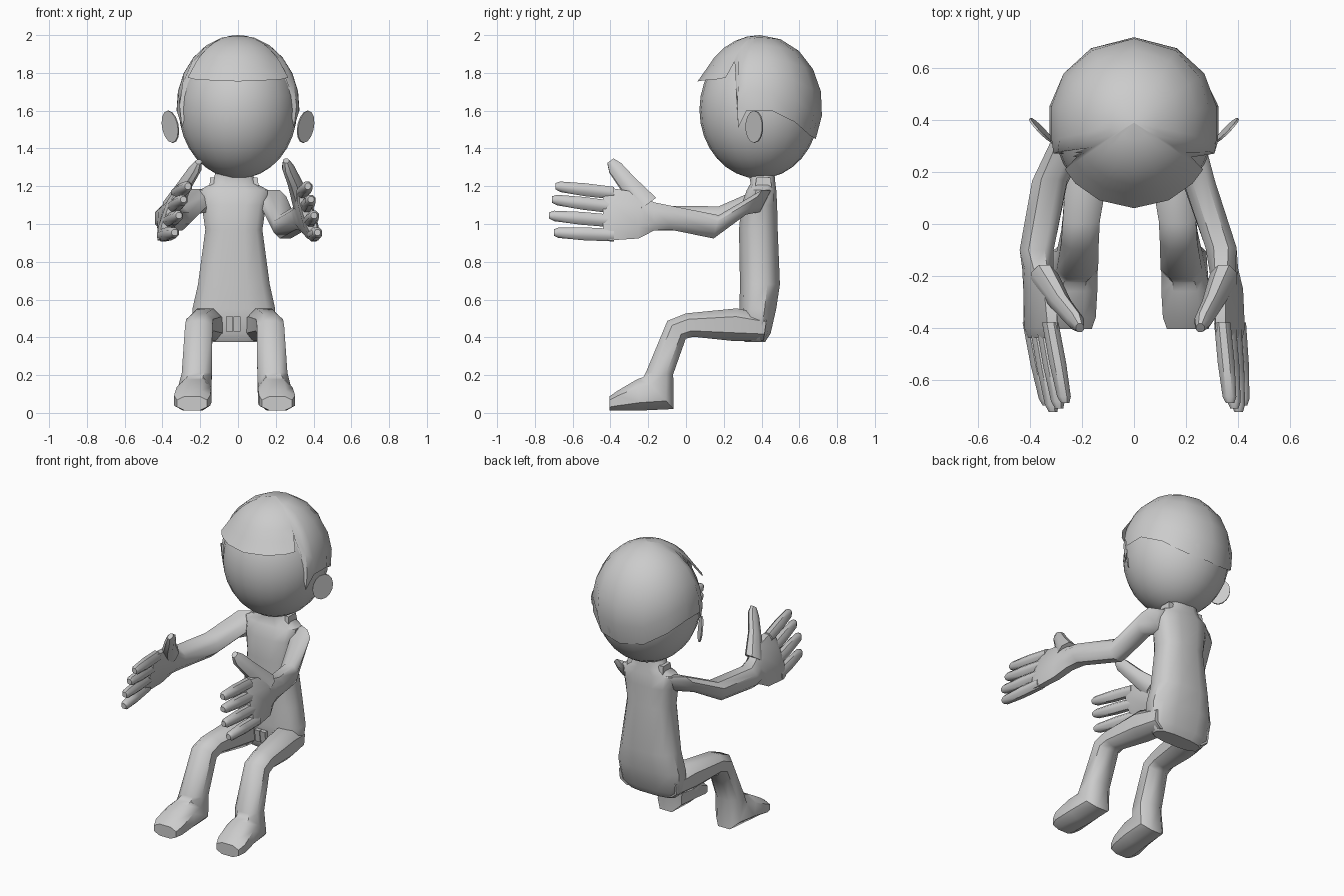
import bpy, bmesh
from math import sin, cos, pi, radians, acos
from mathutils import Vector


def finish(name, bm, angle=45):
    bmesh.ops.recalc_face_normals(bm, faces=bm.faces)
    me = bpy.data.meshes.new(name)
    bm.to_mesh(me)
    bm.free()
    ob = bpy.data.objects.new(name, me)
    bpy.context.collection.objects.link(ob)
    bpy.ops.object.select_all(action='DESELECT')
    ob.select_set(True)
    bpy.context.view_layer.objects.active = ob
    bpy.ops.object.shade_smooth_by_angle(angle=radians(angle))
    return ob


def sgn_pow(v, p):
    return (1 if v >= 0 else -1) * abs(v) ** p


def loft(name, sections, n=8, p=0.85, angle=45):
    """Skin closed rings; each section is (centre, half-axis U, half-axis V)."""
    bm = bmesh.new()
    rings = []
    for c, u, v in sections:
        c, u, v = Vector(c), Vector(u), Vector(v)
        ring = []
        for i in range(n):
            a = 2 * pi * (i + 0.5) / n
            ring.append(bm.verts.new(c + u * sgn_pow(cos(a), p) + v * sgn_pow(sin(a), p)))
        rings.append(ring)
    for r, s in zip(rings, rings[1:]):
        for i in range(n):
            j = (i + 1) % n
            bm.faces.new((r[i], r[j], s[j], s[i]))
    bm.faces.new(rings[0])
    bm.faces.new(rings[-1])
    return finish(name, bm, angle)


# head
bm = bmesh.new()
bmesh.ops.create_uvsphere(bm, u_segments=24, v_segments=16, radius=1)
for v in bm.verts:
    v.co = Vector((v.co.x * 0.313, v.co.y * 0.317 + 0.388, v.co.z * 0.365 + 1.605))
finish("head", bm, 60)

# hair cap: each column runs from the crown to its own hairline height
hairline = [(0, 1.755), (24, 1.76), (44, 1.765), (56, 1.775), (59, 1.86), (69, 1.51),
            (78, 1.6), (101, 1.6), (125, 1.54), (150, 1.47), (180, 1.45)]
columns = [(-a, z) for a, z in reversed(hairline[1:])] + hairline[:-1]
bm = bmesh.new()
crown = bm.verts.new((0, 0.39, 2.0))
rows = 6
cols = []
for a, z_end in columns:
    t = radians(a)
    phi_end = acos((z_end - 1.62) / 0.38)
    col = []
    for k in range(1, rows + 1):
        phi = phi_end * k / rows
        push = 1.06 if abs(a) < 57 and k == rows else 1.0
        col.append(bm.verts.new((0.332 * sin(phi) * sin(t) * push,
                                 0.39 - 0.332 * sin(phi) * cos(t) * push,
                                 1.62 + 0.38 * cos(phi))))
    cols.append(col)
for i, c in enumerate(cols):
    d = cols[(i + 1) % len(cols)]
    bm.faces.new((crown, c[0], d[0]))
    for k in range(rows - 1):
        bm.faces.new((c[k], c[k + 1], d[k + 1], d[k]))
finish("hair", bm, 40)

# ears: thin discs angled backwards
for s, side in ((1, "right"), (-1, "left")):
    n = Vector((s * 0.003, -0.003, 0))
    c = Vector((s * 0.358, 0.362, 1.515))
    loft(side + "_ear", [(c + n * k, (s * 0.042, 0.045, 0), (s * 0.012, 0, 0.085)) for k in (1, -1)],
         n=14, p=1.0, angle=30)

# torso with neck: (z, front y, back y, half width)
torso = [(0.375, 0.31, 0.42, 0.17), (0.42, 0.285, 0.45, 0.215), (0.55, 0.28, 0.48, 0.225),
         (0.68, 0.283, 0.50, 0.195), (0.97, 0.278, 0.488, 0.155), (1.10, 0.29, 0.485, 0.175),
         (1.18, 0.32, 0.48, 0.185), (1.215, 0.34, 0.475, 0.12), (1.27, 0.33, 0.47, 0.10)]
loft("torso", [((-0.022, (f + b) / 2, z), (w, 0, 0), (0, (b - f) / 2, 0)) for z, f, b, w in torso],
     n=12, p=0.75)

# collar flaps and front fastening
for x in (-0.12, 0.08):
    loft("collar_flap", [((x, 0.41, 1.19), (0.04, 0, 0), (0, 0.06, 0)),
                         ((x * 1.12, 0.41, 1.245), (0.02, 0, 0), (0, 0.05, 0))], n=4)
for x in (-0.045, -0.005):
    loft("front_fastening", [((x, 0.285, 0.43), (0.024, 0, 0), (0, 0.02, 0)),
                             ((x, 0.272, 0.51), (0.024, 0, 0), (0, 0.02, 0))], n=4)

# legs with feet: (x, y, z, half width, V y, V z)
leg = [(0.12, 0.42, 0.45, 0.09, 0.01, 0.07), (0.155, 0.26, 0.467, 0.09, 0.01, 0.092),
       (0.185, 0.02, 0.465, 0.076, -0.02, 0.066), (0.19, -0.05, 0.44, 0.077, -0.052, 0.05),
       (0.20, -0.14, 0.21, 0.085, -0.077, 0.005), (0.21, -0.145, 0.105, 0.092, -0.085, 0.09),
       (0.215, -0.25, 0.095, 0.098, -0.01, 0.088), (0.225, -0.36, 0.065, 0.102, 0, 0.057),
       (0.225, -0.405, 0.05, 0.085, 0, 0.04)]
for s, side in ((1, "right"), (-1, "left")):
    loft(side + "_leg", [((s * x - 0.018, y, z), (w, 0, 0), (0, vy, vz))
                         for x, y, z, w, vy, vz in leg], p=0.8)

# arms down to the knuckles: (x, y, z, half width, V xyz), x measured outward
arms = {
    "right": (1, [(0.11, 0.42, 1.12, 0.07, 0, 0.03, 0.06), (0.19, 0.36, 1.115, 0.07, 0, 0.045, 0.07),
                  (0.25, 0.16, 0.985, 0.066, 0, 0.015, 0.066), (0.335, -0.09, 1.035, 0.064, 0, 0, 0.068),
                  (0.345, -0.17, 1.04, 0.055, -0.01, 0, 0.08), (0.36, -0.25, 1.045, 0.05, -0.03, 0, 0.13),
                  (0.37, -0.40, 1.052, 0.042, -0.04, 0, 0.148), (0.372, -0.44, 1.052, 0.03, -0.04, 0, 0.14)],
              (0.37, 0.42), [(0.345, -0.21, 1.10), (0.30, -0.31, 1.22), (0.265, -0.375, 1.30), (0.255, -0.40, 1.335)]),
    "left": (-1, [(0.14, 0.42, 1.13, 0.07, 0, 0.03, 0.06), (0.235, 0.34, 1.12, 0.07, 0, 0.045, 0.07),
                  (0.325, 0.16, 1.03, 0.072, 0, 0.015, 0.068), (0.375, -0.1, 1.03, 0.07, 0, 0, 0.07),
                  (0.37, -0.17, 1.04, 0.06, -0.01, 0, 0.08), (0.362, -0.25, 1.045, 0.05, -0.04, 0, 0.13),
                  (0.36, -0.40, 1.052, 0.042, -0.05, 0, 0.148), (0.355, -0.44, 1.052, 0.03, -0.05, 0, 0.14)],
             (0.265, 0.335), [(0.345, -0.21, 1.10), (0.28, -0.31, 1.21), (0.225, -0.375, 1.295), (0.208, -0.40, 1.33)]),
}
tips = [(-0.69, 1.20), (-0.71, 1.13), (-0.725, 1.045), (-0.70, 0.955)]
for side, (s, arm, tip_x, thumb) in arms.items():
    loft(side + "_arm", [((s * x, y, z), (w, 0, 0), (s * vx, vy, vz))
                         for x, y, z, w, vx, vy, vz in arm])
    # fingers fan out from the knuckles
    palm = Vector((s * arm[6][0], -0.38, 1.052))
    up = Vector((s * arm[6][4], 0, arm[6][6]))
    for i, (ty, tz) in enumerate(tips):
        base = palm + up * (0.75 - 0.5 * i)
        tip = Vector((s * (tip_x[0] + (tip_x[1] - tip_x[0]) * i / 3), ty, tz))
        loft(f"{side}_finger_{i + 1}",
             [(base.lerp(tip, f), (r * 0.95, 0, 0), (0, 0, r))
              for f, r in ((0, 0.036), (0.5, 0.037), (0.92, 0.03), (1, 0.018))], p=1.0)
    # thumb
    loft(side + "_thumb", [(Vector((s * x, y, z)), (r * 0.8, 0, 0), (0, r * 0.8, r * 0.6))
                           for (x, y, z), r in zip(thumb, (0.07, 0.05, 0.042, 0.022))], p=1.0)
